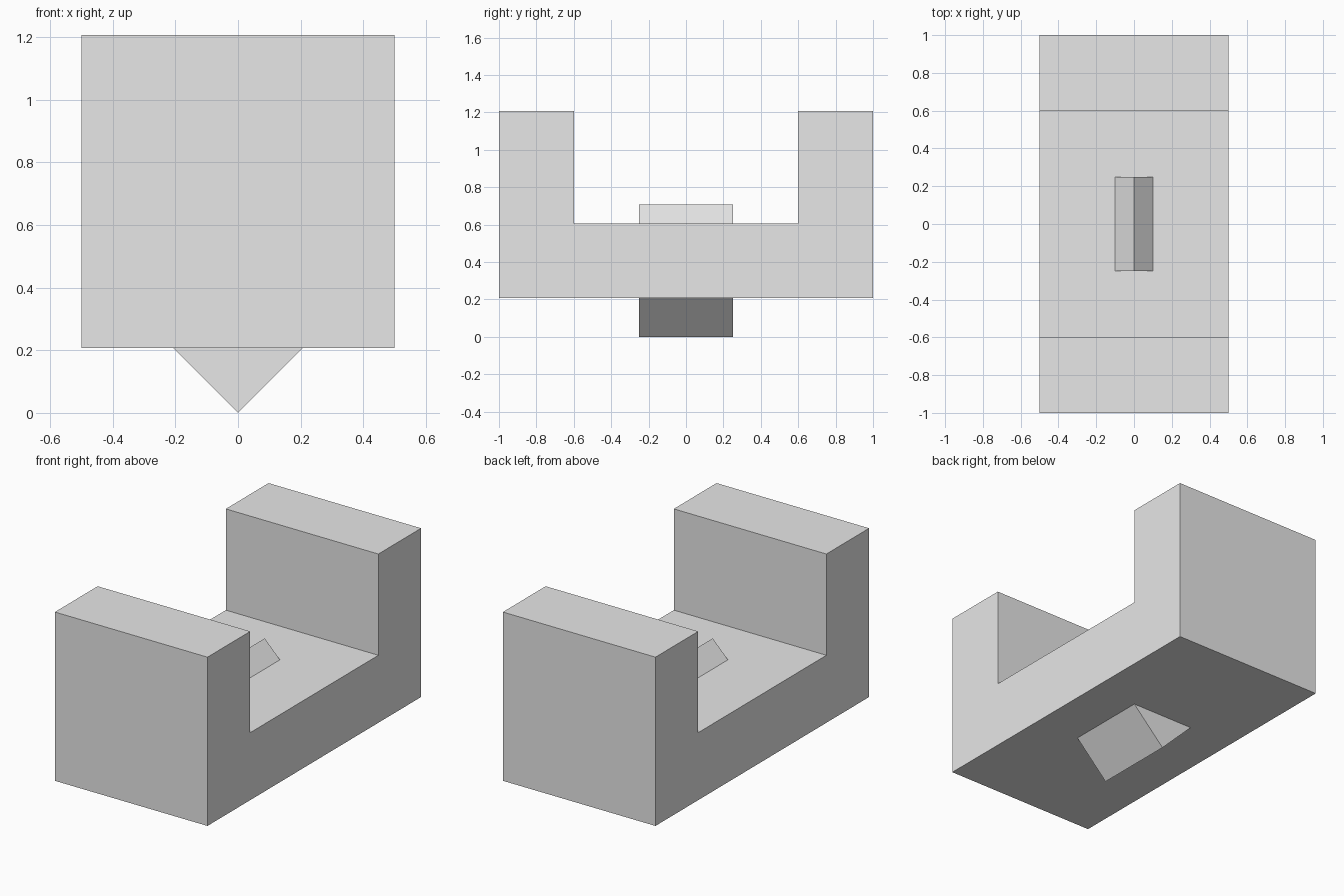
import bpy, math

default = bpy.data.objects.get("Cube")
if default:
    bpy.data.objects.remove(default, do_unlink=True)

grey = bpy.data.materials.new("light grey")
grey.use_nodes = True
colour = (0.8, 0.8, 0.8, 1)
grey.diffuse_color = colour
grey.node_tree.nodes["Principled BSDF"].inputs["Base Color"].default_value = colour

SIDE = 0.5                        # edge of the tilted cube
CENTRE = SIDE / math.sqrt(2)      # half diagonal, so it stands on its edge
BASE = CENTRE * 2 - 0.5           # underside of the cradle


def extrude_x(name, profile, half):
    """Solid made from a (y, z) outline, extruded along x."""
    n = len(profile)
    verts = [(x, y, z) for x in (-half, half) for y, z in profile]
    faces = [tuple(reversed(range(n))), tuple(range(n, 2 * n))]
    faces += [(i, (i + 1) % n, n + (i + 1) % n, n + i) for i in range(n)]
    mesh = bpy.data.meshes.new(name)
    mesh.from_pydata(verts, [], faces)
    mesh.materials.append(grey)
    obj = bpy.data.objects.new(name, mesh)
    bpy.context.collection.objects.link(obj)
    return obj


# U-shaped cradle: half outline, mirrored across y = 0
half = [(1, BASE), (1, BASE + 1), (0.6, BASE + 1), (0.6, BASE + 0.4)]
extrude_x("cradle", half + [(-y, z) for y, z in reversed(half)], 0.5)

# Cube tilted on its edge, passing through the cradle floor
bpy.ops.mesh.primitive_cube_add(size=SIDE, location=(0, 0, CENTRE),
                                rotation=(0, math.radians(45), 0))
cube = bpy.context.object
cube.name = "tilted_cube"
cube.data.materials.append(grey)
